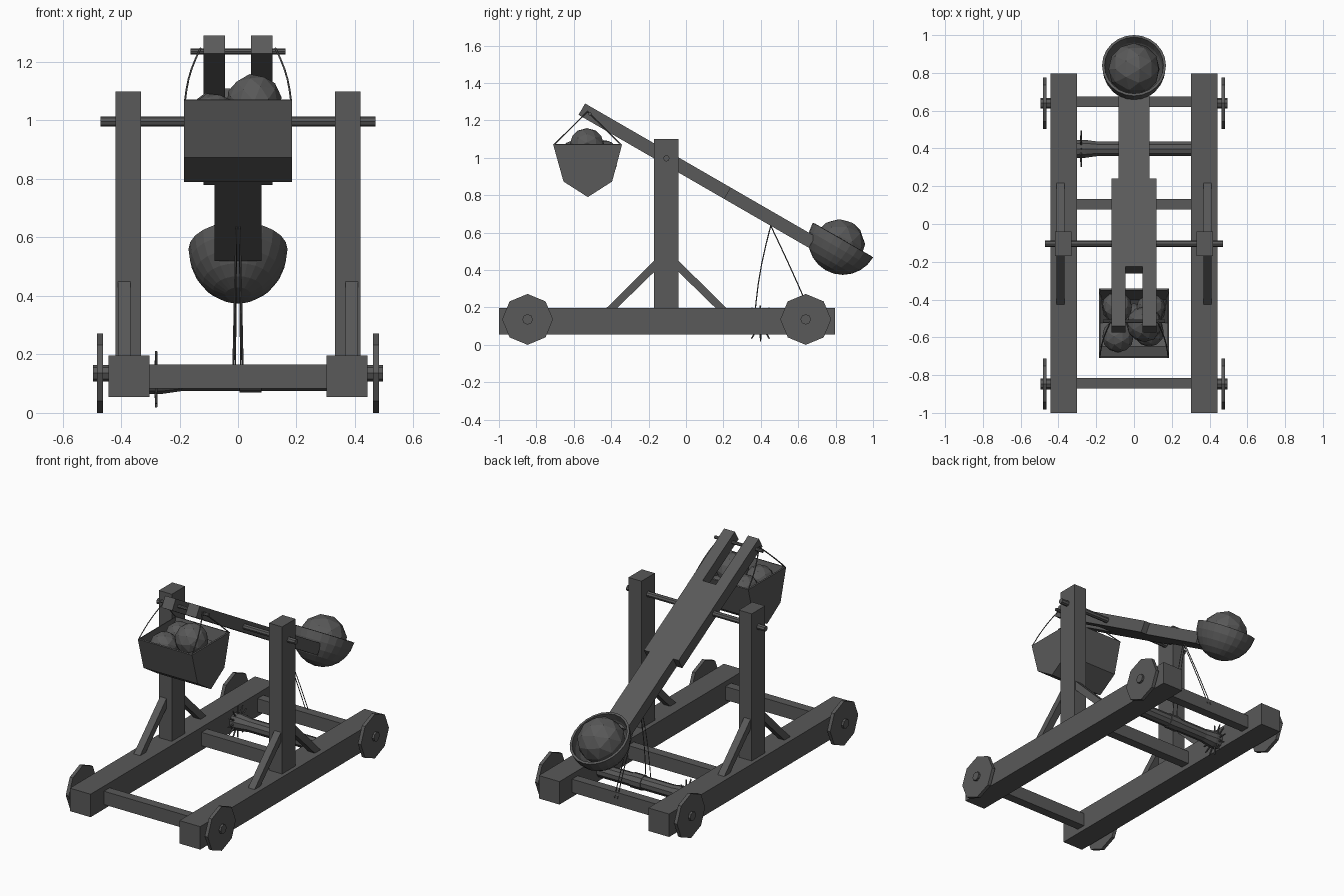
import bpy, bmesh
from math import pi, sin, cos, radians
from mathutils import Matrix, Vector

if "Cube" in bpy.data.objects:
    bpy.data.objects.remove(bpy.data.objects["Cube"])

PIVOT = Vector((0, -0.105, 0.999))
TILT = Matrix.Translation(PIVOT) @ Matrix.Rotation(radians(-30), 4, 'X')  # throwing arm space
DARK = bpy.data.materials.new('dark_grey')
DARK.diffuse_color = (0.1, 0.1, 0.1, 1)
DARK.use_nodes = True
DARK.node_tree.nodes["Principled BSDF"].inputs["Base Color"].default_value = DARK.diffuse_color


def add(name, data):
    data.materials.append(DARK)
    ob = bpy.data.objects.new(name, data)
    bpy.context.collection.objects.link(ob)
    return ob


def finish(bm, name, mat=None):
    if mat:
        bm.transform(mat)
    bmesh.ops.recalc_face_normals(bm, faces=bm.faces)
    me = bpy.data.meshes.new(name)
    bm.to_mesh(me)
    bm.free()
    return add(name, me)


def prism(name, pts, lo, hi, axis='X', mat=None, open_face=None):
    """Extrude a 2D outline: axis X takes (y, z) points, axis Z takes (x, y)."""
    bm = bmesh.new()
    put = (lambda p, h: (h, p[0], p[1])) if axis == 'X' else (lambda p, h: (p[0], p[1], h))
    a = [bm.verts.new(put(p, lo)) for p in pts]
    b = [bm.verts.new(put(p, hi)) for p in pts]
    bm.faces.new(a)
    bm.faces.new(b)
    for i in range(len(pts)):
        j = (i + 1) % len(pts)
        if i != open_face:
            bm.faces.new((a[i], a[j], b[j], b[i]))
    return finish(bm, name, mat)


def box(name, x, y, z):
    return prism(name, [(y[0], z[0]), (y[1], z[0]), (y[1], z[1]), (y[0], z[1])], x[0], x[1])


def rod(name, p, q, r1, r2=None, n=8):
    p, q = Vector(p), Vector(q)
    bm = bmesh.new()
    bmesh.ops.create_cone(bm, cap_ends=True, segments=n, radius1=r1,
                          radius2=r1 if r2 is None else r2, depth=(q - p).length)
    rot = (q - p).to_track_quat('Z', 'Y').to_matrix().to_4x4()
    return finish(bm, name, Matrix.Translation((p + q) / 2) @ rot)


def stone(name, c, r):
    bm = bmesh.new()
    bmesh.ops.create_icosphere(bm, subdivisions=2, radius=r)
    return finish(bm, name, Matrix.Translation(c) @ Matrix.Rotation(r * 9, 4, 'Y'))


def rope(name, a, b, bow, r):
    """Thin rope from a to b, bulging by the bow vector."""
    cu = bpy.data.curves.new(name, 'CURVE')
    cu.dimensions = '3D'
    cu.bevel_depth = r
    cu.bevel_resolution = 0
    sp = cu.splines.new('POLY')
    sp.points.add(5)
    for t, s in enumerate(sp.points):
        s.co = (*(a.lerp(b, t / 5) + bow * sin(pi * t / 5)), 1)
    add(name, cu)


def thicken(ob, centre, depth):
    """Give an open shell an inward wall."""
    f = ob.data.polygons[0]
    if f.normal.dot(f.center - Vector(centre)) < 0:
        ob.data.flip_normals()
    m = ob.modifiers.new('wall', 'SOLIDIFY')
    m.thickness = depth
    m.offset = -1


# Chassis, uprights, braces and wheels on both sides
for s, side in ((-1, 'left'), (1, 'right')):
    box(f'{side}_rail', (s * 0.302, s * 0.443), (-1.0, 0.797), (0.055, 0.196))
    box(f'{side}_upright', (s * 0.331, s * 0.419), (-0.17, -0.04), (0.19, 1.10))
    for d, end in ((-1, 'front'), (1, 'rear')):
        prof = [(-0.105 + d * a, z) for a, z in
                ((0.06, 0.455), (0.322, 0.195), (0.265, 0.195), (0.06, 0.395))]
        prism(f'{side}_{end}_brace', prof, s * 0.367, s * 0.411)
    for y, end in ((-0.847, 'front'), (0.64, 'rear')):
        rod(f'{side}_{end}_wheel', (s * 0.462, y, 0.136), (s * 0.483, y, 0.136), 0.136)
        rod(f'{side}_{end}_hub', (s * 0.43, y, 0.136), (s * 0.496, y, 0.136), 0.028)

# Crossbars
for y, name in ((-0.842, 'front'), (0.105, 'middle'), (0.648, 'rear')):
    box(f'{name}_crossbar', (-0.31, 0.31), (y - 0.028, y + 0.028), (0.083, 0.165))

# Pivot axle
rod('pivot_axle', (-0.47, -0.105, 0.997), (0.47, -0.105, 0.997), 0.017)

# Winch roller with flared end, rope winding and spiked wheel
W = Vector((0, 0.398, 0.115))
for name, x0, x1, r0, r1 in (('winch_roller', -0.2, 0.305, 0.04, 0.04),
                             ('winch_flare', -0.26, -0.19, 0.05, 0.04),
                             ('winch_collar', -0.305, -0.26, 0.05, 0.05),
                             ('winch_winding', 0.005, 0.08, 0.045, 0.045)):
    rod(name, W + Vector((x0, 0, 0)), W + Vector((x1, 0, 0)), r0, r1, 10)
for i in range(12):
    a = 2 * pi * i / 12
    u = Vector((0, cos(a), sin(a)))
    base = W + Vector((-0.28, 0, 0))
    rod(f'winch_spike_{i + 1}', base + u * 0.03, base + u * 0.096, 0.006, 0.004, 5)

# Throwing arm with forked short end
arm = [(0.045, -0.522), (0.118, -0.522), (0.118, 0.378), (0.081, 0.378), (0.081, 0.90)]
slot = [(-0.045, -0.16), (0.045, -0.16)]
prism('throwing_arm', arm + [(-x, y) for x, y in reversed(arm)] + slot,
      -0.035, 0.035, 'Z', TILT)

# Cup at the long end, with its shot
CUP = Vector((0, 1.037, 0.092))
bm = bmesh.new()
bmesh.ops.create_uvsphere(bm, u_segments=24, v_segments=12, radius=0.186)
bmesh.ops.delete(bm, geom=[v for v in bm.verts if v.co.z > 0.001], context='VERTS')
bm.transform(Matrix.Diagonal((0.91, 1, 1, 1)))
cup = finish(bm, 'cup', TILT @ Matrix.Translation(CUP))
thicken(cup, TILT @ CUP, 0.014)
stone('shot', (0, 0.82, 0.537), 0.138)

# Counterweight bucket, open at the top
bucket = prism('counterweight_bucket',
               [(-0.71, 1.07), (-0.655, 0.873), (-0.525, 0.79), (-0.395, 0.873), (-0.342, 1.07)],
               -0.184, 0.184, open_face=4)
thicken(bucket, (0, -0.525, 0.95), 0.012)

# Stones in the bucket
for i, (x, y, z, r) in enumerate(((0.055, -0.53, 1.065, 0.095), (-0.085, -0.595, 1.01, 0.085),
                                  (-0.09, -0.44, 1.015, 0.082), (0.09, -0.45, 0.96, 0.08),
                                  (0.08, -0.57, 0.95, 0.08), (0, -0.51, 0.93, 0.09))):
    stone(f'counterweight_stone_{i + 1}', (x, y, z), r)

# Hanger pin and bucket ropes
pin = TILT @ Vector((0, -0.473, 0))
rod('hanger_pin', (-0.163, pin.y, pin.z), (0.163, pin.y, pin.z), 0.01)
for s, side in ((-1, 'left'), (1, 'right')):
    for y, end in ((-0.705, 'front'), (-0.347, 'rear')):
        rope(f'{side}_{end}_bucket_rope', Vector((s * 0.128, pin.y - 0.012, pin.z + 0.012)),
             Vector((s * 0.181, y, 1.07)), Vector((s * 0.01, 0, 0)), 0.0035)

# Pull-down ropes from the arm to the winch and the rear crossbar
for s, side in ((-1, 'left'), (1, 'right')):
    top = Vector((s * 0.006, 0.453, 0.637))
    rope(f'{side}_winch_rope', top, Vector((s * 0.017, 0.365, 0.125)), Vector((0, -0.014, 0)), 0.003)
    rope(f'{side}_crossbar_rope', top, Vector((s * 0.01, 0.682, 0.13)), Vector((0, 0.004, 0)), 0.003)
